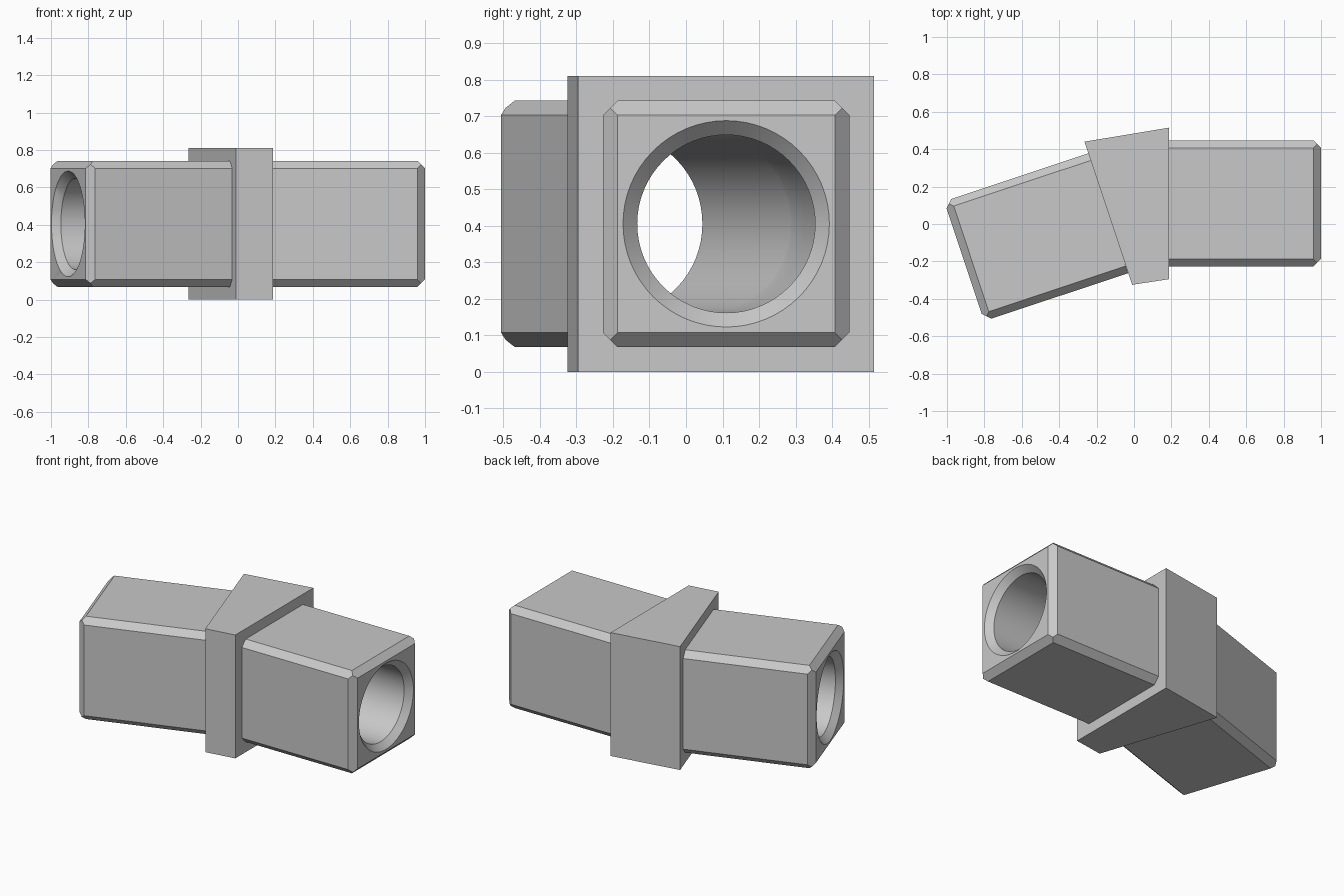
import bpy, bmesh
from math import radians, cos, sin, tau
from mathutils import Matrix, Vector

default = bpy.data.objects.get("Cube")
if default:
    bpy.data.objects.remove(default, do_unlink=True)

MID_Z = 0.405        # height of the pipe axis
HALF = 0.3375        # half width of an arm
BEVEL = 0.04
BORE, MOUTH = 0.2435, 0.2825
BEND = radians(18.4)
LENGTH = 0.812
RIGHT = Vector((0.187, 0.11, MID_Z))      # centre of each collar face
LEFT = Vector((-0.1375, 0.0575, MID_Z))

grey = bpy.data.materials.new("plain grey")
grey.use_nodes = True
grey.diffuse_color = (0.58, 0.58, 0.58, 1)
grey.node_tree.nodes["Principled BSDF"].inputs["Base Color"].default_value = grey.diffuse_color


def finish(bm, name):
    bmesh.ops.recalc_face_normals(bm, faces=bm.faces[:])
    mesh = bpy.data.meshes.new(name)
    bm.to_mesh(mesh)
    bm.free()
    mesh.materials.append(grey)
    obj = bpy.data.objects.new(name, mesh)
    bpy.context.collection.objects.link(obj)
    return obj


def hull(points, name, matrix=Matrix()):
    bm = bmesh.new()
    for p in points:
        bm.verts.new(matrix @ Vector(p))
    bmesh.ops.convex_hull(bm, input=bm.verts[:])
    bmesh.ops.dissolve_limit(bm, angle_limit=radians(1), verts=bm.verts[:], edges=bm.edges[:])
    return finish(bm, name)


def arm(name, base, angle):
    """Square bar with chamfered long edges and a chamfered outer end."""
    a, c, l = HALF, BEVEL, LENGTH
    pts = []
    for sy in (-1, 1):
        for sz in (-1, 1):
            for x, y, z in ((0, a, a - c), (0, a - c, a), (l - c, a, a - c),
                            (l - c, a - c, a), (l - c / 2, a - c / 2, a - c / 2),
                            (l, a - c, a - c)):
                pts.append((x, sy * y, sz * z))
    return hull(pts, name, Matrix.Translation(base) @ Matrix.Rotation(angle, 4, 'Z'))


def bore_cutter(segments=64):
    """Bent round bore that flares at both mouths."""
    along = Vector((cos(BEND), sin(BEND), 0))
    flare = ((LENGTH + BEVEL, 2 * MOUTH - BORE), (LENGTH, MOUTH), (LENGTH - BEVEL, BORE), (0, BORE))
    stations = [(RIGHT + Vector((d, 0, 0)), 0, r) for d, r in flare]
    stations.append(((RIGHT + LEFT) / 2, BEND / 2, BORE))
    stations += [(LEFT - along * d, BEND, r) for d, r in reversed(flare)]
    bm = bmesh.new()
    rings = []
    for centre, angle, r in stations:
        side = Vector((-sin(angle), cos(angle), 0))
        turns = [tau * i / segments for i in range(segments)]
        rings.append([bm.verts.new(centre + side * r * cos(t) + Vector((0, 0, r * sin(t))))
                      for t in turns])
    for r1, r2 in zip(rings, rings[1:]):
        for i in range(segments):
            j = (i + 1) % segments
            bm.faces.new((r1[i], r1[j], r2[j], r2[i]))
    bm.faces.new(rings[0])
    bm.faces.new(rings[-1])
    return finish(bm, "bore_cutter")


# Two arms joined by a wedge-shaped collar
collar_outline = ((-0.265, 0.44), (0.187, 0.515), (0.187, -0.295), (-0.01, -0.325))
parts = [
    arm("left_arm", RIGHT, 0),
    arm("right_arm", LEFT, radians(180) + BEND),
    hull([(x, y, z) for x, y in collar_outline for z in (0, 2 * MID_Z)], "collar"),
]

# Drill the bore through every part
cutter = bore_cutter()
cutter.hide_render = True
for part in parts:
    cut = part.modifiers.new("bore", 'BOOLEAN')
    cut.operation = 'DIFFERENCE'
    cut.solver = 'EXACT'
    cut.object = cutter
    bpy.context.view_layer.update()
    drilled = bpy.data.meshes.new_from_object(part.evaluated_get(bpy.context.evaluated_depsgraph_get()))
    part.modifiers.clear()
    part.data = drilled
    drilled.shade_smooth()
    drilled.set_sharp_from_angle(angle=radians(20))
bpy.data.objects.remove(cutter, do_unlink=True)
